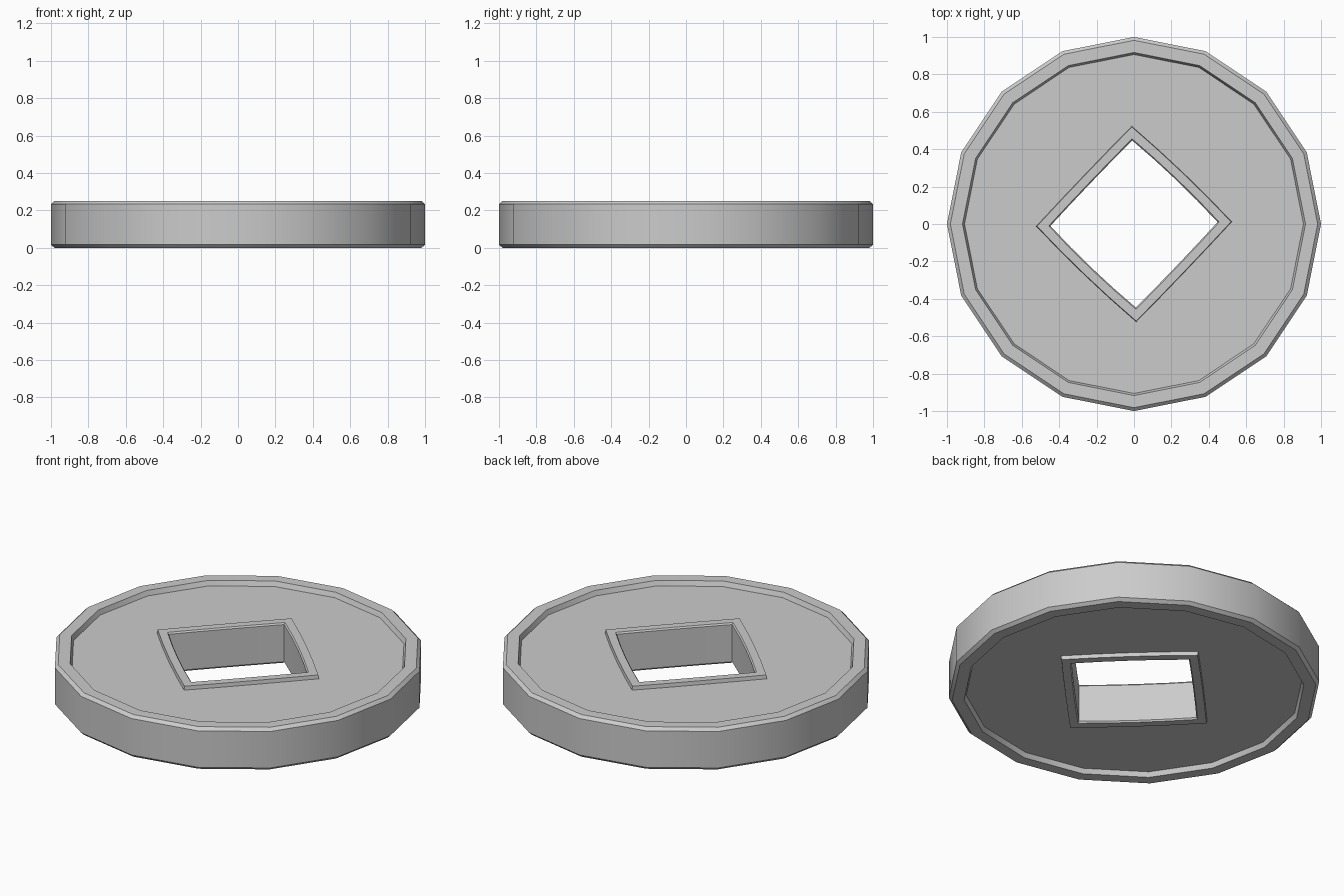
import bpy, bmesh
from math import cos, sin, pi, radians
from mathutils import Vector

if "Cube" in bpy.data.objects:
    bpy.data.objects.remove(bpy.data.objects["Cube"])

N = 16           # sides of the disc
HEIGHT = 0.25


def disc_ring(r):
    return [Vector((r * cos(2 * pi * k / N), r * sin(2 * pi * k / N), 0)) for k in range(N)]


def square_ring(r, tilt=radians(1.3)):
    # slightly turned diamond with gently bowed sides, four segments per side
    corners = [Vector((r * cos(tilt + pi / 2 * i), r * sin(tilt + pi / 2 * i), 0)) for i in range(4)]
    pts = []
    for i in range(4):
        a, b = corners[i], corners[(i + 1) % 4]
        out = (a + b).normalized()
        bow = 0.010 if i % 2 == 0 else 0.003
        for j in range(4):
            t = j / 4
            pts.append(a.lerp(b, t) + out * bow * 4 * t * (1 - t))
    return pts


# top half of the section, from the outer wall to the hole wall: shape, radius, z
top = [
    (disc_ring, 1.0, 0.233),      # outer wall
    (disc_ring, 0.982, 0.25),     # outer chamfer
    (disc_ring, 0.917, 0.25),     # raised outer rim
    (disc_ring, 0.906, 0.222),    # step down to the field
    (square_ring, 0.523, 0.222),  # flat field
    (square_ring, 0.519, 0.244),  # raised rim of the hole
    (square_ring, 0.456, 0.244),
    (square_ring, 0.447, 0.235),  # hole wall
]
# the underside mirrors the top, closing the section
section = top + [(f, r, HEIGHT - z) for f, r, z in reversed(top)]

bm = bmesh.new()
rings = [[bm.verts.new((p.x, p.y, z)) for p in f(r)] for f, r, z in section]
for i, a in enumerate(rings):
    b = rings[(i + 1) % len(rings)]
    for k in range(N):
        m = (k + 1) % N
        bm.faces.new((a[k], a[m], b[m], b[k]))
bmesh.ops.recalc_face_normals(bm, faces=bm.faces)

mesh = bpy.data.meshes.new("pierced_disc")
bm.to_mesh(mesh)
bm.free()
disc = bpy.data.objects.new("pierced_disc", mesh)
bpy.context.collection.objects.link(disc)

# smooth round the outer wall, crisp at the chamfers and steps
bpy.context.view_layer.objects.active = disc
disc.select_set(True)
bpy.ops.object.shade_smooth_by_angle(angle=radians(30))
